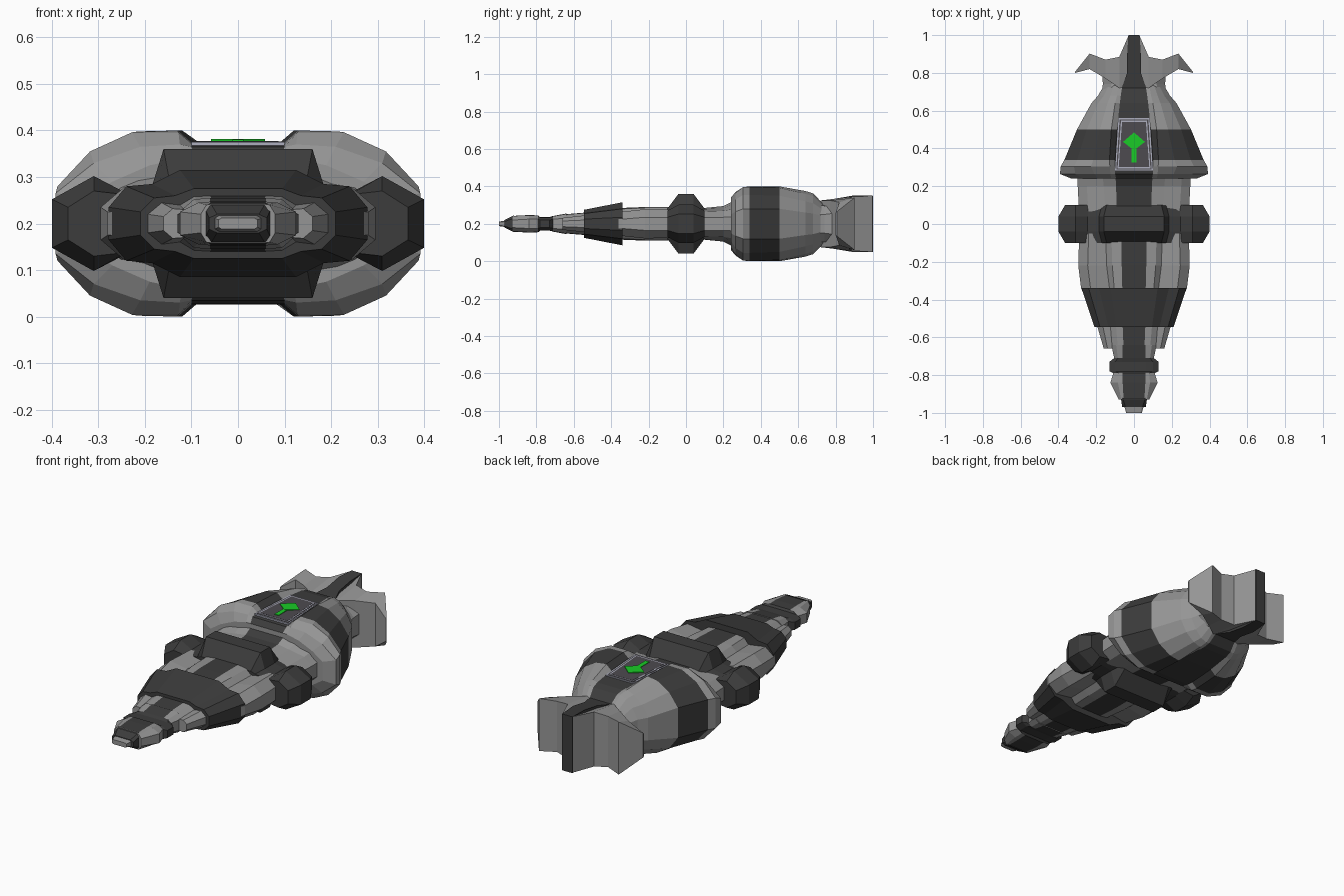
import bpy, bmesh

MID = 0.2  # height of the hull's plane of symmetry


def material(name, r, g, b):
    m = bpy.data.materials.new(name)
    m.diffuse_color = (r, g, b, 1)
    return m


LIGHT = material("light_grey", 0.30, 0.30, 0.30)
DARK = material("dark_grey", 0.045, 0.045, 0.045)
PANEL = material("panel_grey", 0.075, 0.07, 0.08)
TRIM = material("trim_grey", 0.42, 0.43, 0.52)
GREEN = material("green", 0.01, 0.6, 0.02)


def skin(name, rings, mats, pick=lambda i, j: 0, cap=0):
    """Bridge equal-sized rings of points and close both ends."""
    bm = bmesh.new()
    loops = [[bm.verts.new(p) for p in r] for r in rings]
    n = len(loops[0])
    for i in range(len(loops) - 1):
        for j in range(n):
            k = (j + 1) % n
            f = bm.faces.new((loops[i][j], loops[i][k], loops[i + 1][k], loops[i + 1][j]))
            f.material_index = pick(i, j)
    for end in (loops[0], loops[-1]):
        bm.faces.new(end).material_index = cap
    bmesh.ops.recalc_face_normals(bm, faces=bm.faces)
    me = bpy.data.meshes.new(name)
    bm.to_mesh(me)
    bm.free()
    for m in mats:
        me.materials.append(m)
    ob = bpy.data.objects.new(name, me)
    bpy.context.collection.objects.link(ob)
    return ob


def hull(name, sections, dark=lambda span, strip: False, cap=0):
    """Loft quarter profiles (x, z) along y, mirrored left/right and up/down.
    Strip 0 is the centre strip, the last strip is the outer side."""
    n = len(sections[0][1])
    rings = []
    for y, q in sections:
        half = q + [(x, -z) for x, z in reversed(q)]
        rings.append([(x, y, MID + z) for x, z in half]
                     + [(-x, y, MID + z) for x, z in reversed(half)])

    def pick(i, j):
        j %= 2 * n
        return int(dark(i, j + 1 if j < n else 2 * n - 1 - j))
    return skin(name, rings, [LIGHT, DARK], pick, cap)


def prism(name, outline, z0, z1, mat):
    return skin(name, [[(x, y, z) for x, y in outline] for z in (z0, z1)], [mat])


centre = lambda i, k: k == 0
every = lambda i, k: True

# Nose: light tip, dark collar, pinched neck and dark band
hull("nose_tip", [
    (-1.00, [(0.035, 0.012), (0.042, 0.008)]),
    (-0.95, [(0.045, 0.020), (0.055, 0.014)])])
hull("nose_collar", [
    (-0.97, [(0.045, 0.020), (0.062, 0.012)]),
    (-0.92, [(0.060, 0.045), (0.070, 0.030)])], every, 1)
hull("nose", [
    (-0.93, [(0.055, 0.042), (0.068, 0.040), (0.080, 0.020)]),
    (-0.84, [(0.060, 0.047), (0.085, 0.045), (0.125, 0.025)]),
    (-0.79, [(0.060, 0.045), (0.080, 0.042), (0.110, 0.025)]),
    (-0.78, [(0.060, 0.036), (0.100, 0.034), (0.130, 0.020)]),
    (-0.73, [(0.060, 0.036), (0.100, 0.034), (0.130, 0.020)]),
    (-0.71, [(0.060, 0.042), (0.085, 0.040), (0.105, 0.025)]),
    (-0.64, [(0.060, 0.055), (0.095, 0.052), (0.120, 0.030)])],
    lambda i, k: k == 0 or i in (2, 3, 4))

# Front body with side pods
hull("front_body", [
    (-0.66, [(0.055, 0.050), (0.085, 0.048), (0.115, 0.030), (0.140, 0.032), (0.160, 0.015)]),
    (-0.54, [(0.060, 0.060), (0.095, 0.058), (0.125, 0.040), (0.165, 0.045), (0.195, 0.020)]),
    (-0.34, [(0.062, 0.085), (0.105, 0.080), (0.130, 0.050), (0.230, 0.065), (0.280, 0.025)]),
    (-0.22, [(0.065, 0.090), (0.115, 0.085), (0.145, 0.060), (0.245, 0.078), (0.295, 0.035)]),
    (-0.05, [(0.065, 0.090), (0.120, 0.085), (0.150, 0.060), (0.240, 0.075), (0.290, 0.035)])],
    centre)
hull("front_armour", [
    (-0.545, [(0.095, 0.075), (0.135, 0.060), (0.180, 0.055), (0.210, 0.025)]),
    (-0.34, [(0.125, 0.115), (0.185, 0.085), (0.240, 0.080), (0.278, 0.035)])], every, 1)

# Waist ring: raised centre block and bulging end pods
ring_edge = [(0.145, 0.080), (0.170, 0.072), (0.240, 0.062), (0.310, 0.070), (0.365, 0.035)]
ring_top = [(0.160, 0.160), (0.185, 0.080), (0.245, 0.068), (0.310, 0.102), (0.400, 0.052)]
hull("waist_ring", [(-0.10, ring_edge), (-0.04, ring_top), (0.04, ring_top), (0.10, ring_edge)],
     every, 1)

# Rear waist between the ring and the abdomen
hull("rear_waist", [
    (0.05, [(0.090, 0.080), (0.150, 0.075), (0.240, 0.065), (0.290, 0.035)]),
    (0.20, [(0.095, 0.095), (0.160, 0.085), (0.250, 0.070), (0.298, 0.035)]),
    (0.29, [(0.100, 0.140), (0.170, 0.120), (0.255, 0.085), (0.300, 0.040)])], centre)

# Abdomen with recessed centre strip and a dark belt
hull("abdomen", [
    (0.24, [(0.095, 0.140), (0.120, 0.140), (0.190, 0.125), (0.270, 0.090), (0.330, 0.050)]),
    (0.265, [(0.100, 0.165), (0.125, 0.170), (0.210, 0.165), (0.310, 0.130), (0.392, 0.065)]),
    (0.305, [(0.100, 0.172), (0.128, 0.196), (0.228, 0.196), (0.318, 0.155), (0.388, 0.080)]),
    (0.34, [(0.100, 0.174), (0.130, 0.200), (0.215, 0.198), (0.300, 0.155), (0.368, 0.080)]),
    (0.50, [(0.090, 0.174), (0.120, 0.200), (0.180, 0.192), (0.250, 0.150), (0.302, 0.080)]),
    (0.64, [(0.075, 0.168), (0.100, 0.175), (0.140, 0.160), (0.190, 0.120), (0.225, 0.060)]),
    (0.68, [(0.070, 0.158), (0.090, 0.162), (0.125, 0.148), (0.160, 0.110), (0.190, 0.055)]),
    (0.74, [(0.060, 0.100), (0.080, 0.100), (0.105, 0.090), (0.130, 0.070), (0.155, 0.040)])],
    lambda i, k: k == 0 or i == 3)

# Tail root, dark centre fin and swept side fins
hull("tail_root", [
    (0.66, [(0.060, 0.120), (0.130, 0.100), (0.175, 0.050)]),
    (0.74, [(0.050, 0.105), (0.120, 0.095), (0.165, 0.050)]),
    (0.82, [(0.040, 0.115), (0.120, 0.100), (0.168, 0.060)])])
skin("tail_fin", [
    [(x, y, MID + s * h) for x, y, h in
     ((-0.065, 0.72, 0.12), (0.065, 0.72, 0.12), (0.036, 0.80, 0.135), (0.036, 0.90, 0.152),
      (0.030, 1.00, 0.150), (-0.030, 1.00, 0.150), (-0.036, 0.90, 0.152), (-0.036, 0.80, 0.135))]
    for s in (-1, 1)], [DARK])
stations = [  # x, front y, back y, front half height, back half height
    (0.030, 0.73, 0.995, 0.110, 0.149), (0.078, 0.72, 0.885, 0.125, 0.145),
    (0.150, 0.77, 0.870, 0.125, 0.135), (0.235, 0.82, 0.902, 0.115, 0.140),
    (0.312, 0.80, 0.806, 0.060, 0.065)]
for s, side in ((-1, "left"), (1, "right")):
    skin("tail_wing_" + side, [
        [(s * x, a, MID - h), (s * x, a, MID + h), (s * x, b, MID + g), (s * x, b, MID - g)]
        for x, a, b, h, g in stations], [LIGHT])

# Framed panel with a plain green marker on the back
for i, (inset, mat) in enumerate(((0, TRIM), (0.006, PANEL), (0.013, TRIM), (0.019, PANEL))):
    a, b = 0.100 - inset, 0.082 - inset
    f, r = 0.282 + inset, 0.560 - inset
    prism("panel_%d" % i, [(-a, f), (a, f), (b, r), (-b, r)], 0.360, 0.3755 + 0.0008 * i, mat)
prism("marker_bar", [(-0.012, 0.325), (0.012, 0.325), (0.012, 0.42), (-0.012, 0.42)],
      0.375, 0.381, GREEN)
prism("marker_diamond", [(0, 0.39), (0.058, 0.435), (0, 0.485), (-0.058, 0.435)],
      0.375, 0.382, GREEN)
